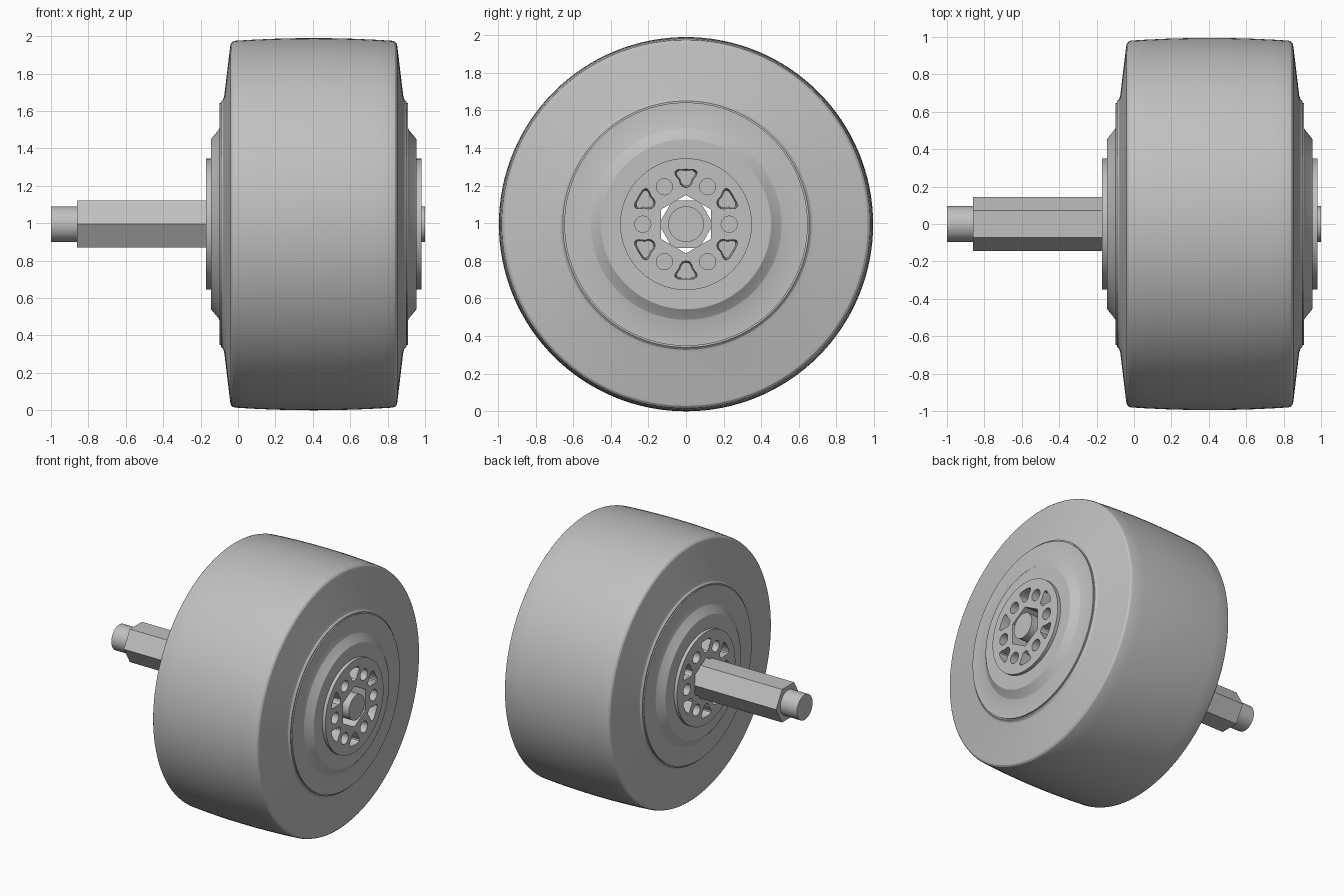
import bpy, bmesh, math
from mathutils import Vector, Matrix

if "Cube" in bpy.data.objects:
    bpy.data.objects.remove(bpy.data.objects["Cube"])

AXIS_Z = 0.995          # height of the wheel axis
MID = 0.405             # wheel centre plane along x
HUB = 0.575             # half width of the hub

grey = bpy.data.materials.new("satin_grey")
grey.use_nodes = True
colour = (0.53, 0.53, 0.53, 1)
grey.diffuse_color = colour
grey.node_tree.nodes["Principled BSDF"].inputs["Base Color"].default_value = colour


def finish(name, bm, x=0.0):
    bmesh.ops.recalc_face_normals(bm, faces=bm.faces)
    mesh = bpy.data.meshes.new(name)
    bm.to_mesh(mesh)
    bm.free()
    mesh.materials.append(grey)
    ob = bpy.data.objects.new(name, mesh)
    ob.location = (x, 0, AXIS_Z)
    bpy.context.collection.objects.link(ob)
    return ob


def smooth(ob, angle=25):
    bpy.ops.object.select_all(action='DESELECT')
    ob.select_set(True)
    bpy.context.view_layer.objects.active = ob
    bpy.ops.object.shade_smooth_by_angle(angle=math.radians(angle))


def lathe(name, half, x=MID, steps=128):
    """Spin a half profile of (x, radius), mirrored in x, about the x axis."""
    pts = half + [(-a, r) for a, r in reversed(half) if a > 0]
    bm = bmesh.new()
    verts = [bm.verts.new((a, 0, r)) for a, r in pts]
    edges = [bm.edges.new((verts[i - 1], verts[i])) for i in range(len(verts))]
    bmesh.ops.spin(bm, geom=verts + edges, cent=(0, 0, 0), axis=(1, 0, 0),
                   angle=math.tau, steps=steps, use_merge=True)
    bmesh.ops.remove_doubles(bm, verts=bm.verts, dist=1e-5)
    return finish(name, bm, x)


def prism(bm, outline, x0, x1, centre=(0, 0), taper=1.0):
    """Solid between x0 and x1 from a (y, z) outline, scaled by taper at x0."""
    c = Vector(centre)
    rings = []
    for x, s in ((x0, taper), (x1, 1.0)):
        scaled = [c + (Vector(p) - c) * s for p in outline]
        rings.append([bm.verts.new((x, p.x, p.y)) for p in scaled])
    a, b = rings
    bm.faces.new(a)
    bm.faces.new(b)
    for i in range(len(a)):
        bm.faces.new((a[i - 1], a[i], b[i], b[i - 1]))


def ring(radius, count, start=0.0, centre=(0, 0)):
    return [(centre[0] + radius * math.cos(start + math.tau * i / count),
             centre[1] + radius * math.sin(start + math.tau * i / count))
            for i in range(count)]


# Tyre: slightly crowned tread, rounded shoulders, sloping sidewalls
tread = [(x, 0.995 - 0.015 * (x / 0.43) ** 2) for x in (0, 0.11, 0.22, 0.33, 0.42)]
smooth(lathe("tyre", tread + [(0.434, 0.976), (0.443, 0.966), (0.447, 0.95),
                              (0.478, 0.69), (0.484, 0.668), (0.496, 0.655),
                              (0.496, 0.58)]))

# Rim: flat flange, chamfered step and flat centre disc
smooth(lathe("rim", [(0, 0.647), (0.505, 0.647), (0.505, 0.512),
                     (0.508, 0.505), (0.545, 0.46), (0.55, 0.452), (0.55, 0.34)]))

# Hub: cylinder with a hexagonal bore and pockets in both faces
bm = bmesh.new()
prism(bm, ring(0.35, 96), -HUB, HUB)
hub = finish("hub", bm, MID)

bell = [(0.0, 0.295), (0.045, 0.293), (0.06, 0.284), (0.063, 0.272), (0.055, 0.255),
        (0.038, 0.233), (0.032, 0.212), (0.02, 0.197), (0.0, 0.191)]
bell += [(-y, z) for y, z in reversed(bell[1:-1])]

bm = bmesh.new()
prism(bm, ring(0.155, 6, math.pi / 2), -1, 1)
for side in (-1, 1):
    floor, mouth = side * (HUB - 0.13), side * (HUB + 0.05)
    for k in range(6):
        turn = Matrix.Rotation(k * math.pi / 3, 2)
        prism(bm, [turn @ Vector(p) for p in bell], floor, mouth,
              turn @ Vector((0, 0.25)), 0.8)
        prism(bm, ring(0.043, 24, 0, turn @ Vector((0.23, 0))), floor, mouth)
cutter = finish("hub_cutter", bm, MID)
cutter.hide_render = True

cut = hub.modifiers.new("pockets", 'BOOLEAN')
cut.operation = 'DIFFERENCE'
cut.solver = 'EXACT'
cut.object = cutter
bpy.context.view_layer.objects.active = hub
bpy.ops.object.modifier_apply(modifier=cut.name)
bpy.data.objects.remove(cutter)
smooth(hub, 30)

# Axle: hexagonal shaft with a round, lightly chamfered stub at each end
bm = bmesh.new()
prism(bm, ring(0.145, 6), -0.86, 0.86)
finish("hex_shaft", bm)

for name, side in (("left_stub", 1), ("right_stub", -1)):
    bm = bmesh.new()
    prism(bm, ring(0.095, 48), side * 0.84, side * 1.0)
    tip = [e for e in bm.edges if all(abs(v.co.x) > 0.99 for v in e.verts)]
    bmesh.ops.bevel(bm, geom=tip, offset=0.008, segments=1, affect='EDGES')
    smooth(finish(name, bm))
